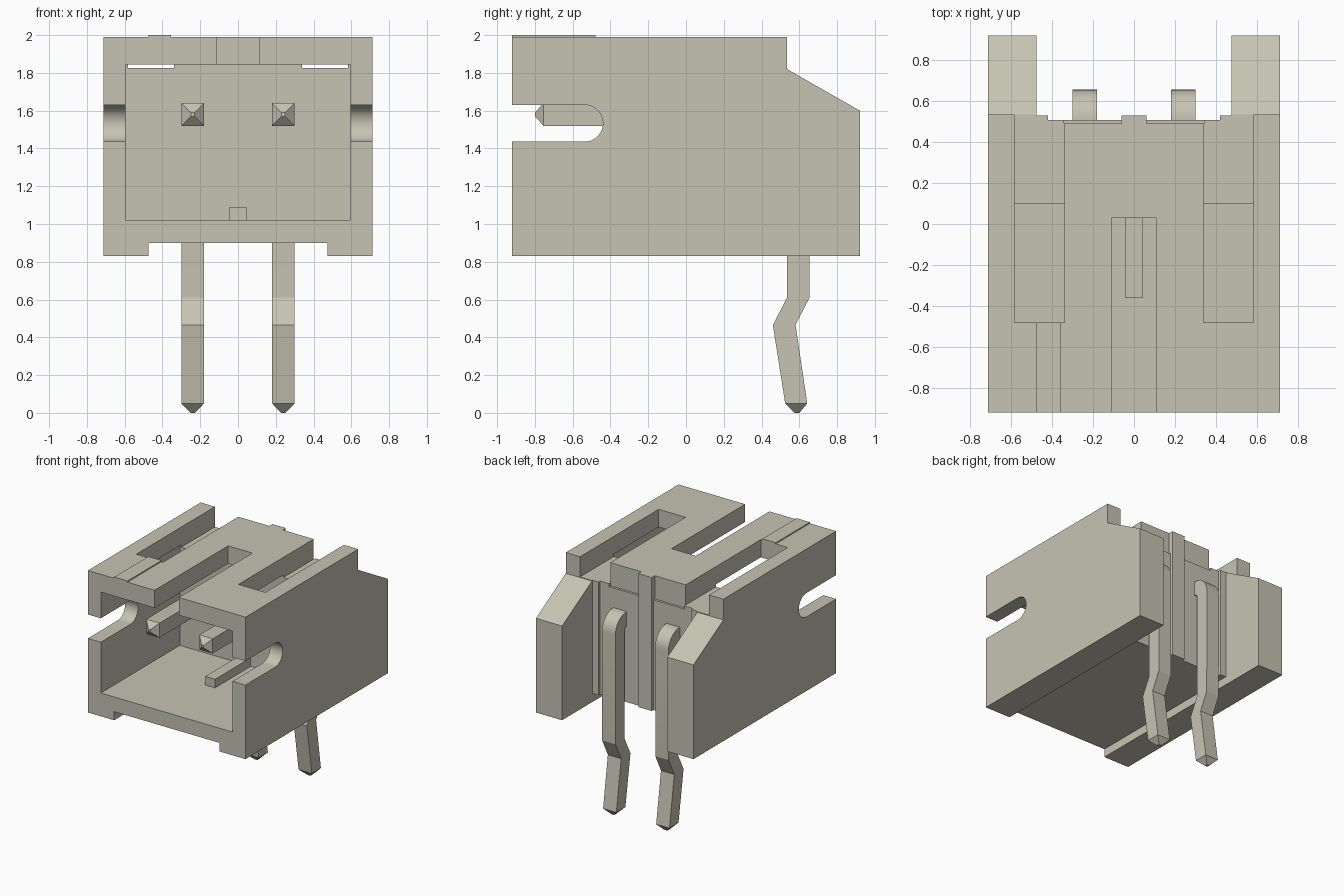
import bpy, bmesh
from math import sin, cos, pi, radians

cube = bpy.data.objects.get("Cube")
if cube:
    bpy.data.objects.remove(cube, do_unlink=True)

COLOUR = (0.56, 0.55, 0.45, 1)
mat = bpy.data.materials.new("warm grey")
mat.use_nodes = True
mat.diffuse_color = COLOUR
mat.node_tree.nodes["Principled BSDF"].inputs["Base Color"].default_value = COLOUR


def finish(name, bm):
    bmesh.ops.recalc_face_normals(bm, faces=bm.faces[:])
    mesh = bpy.data.meshes.new(name)
    bm.to_mesh(mesh)
    bm.free()
    mesh.materials.append(mat)
    obj = bpy.data.objects.new(name, mesh)
    bpy.context.collection.objects.link(obj)
    return obj


def prism(name, outline, x0, x1):
    """Extrude a (y, z) outline from x0 to x1."""
    bm = bmesh.new()
    a = [bm.verts.new((x0, y, z)) for y, z in outline]
    b = [bm.verts.new((x1, y, z)) for y, z in outline]
    bm.faces.new(a)
    bm.faces.new(b[::-1])
    for i in range(len(a)):
        j = (i + 1) % len(a)
        bm.faces.new((a[i], b[i], b[j], a[j]))
    return finish(name, bm)


def box(name, x, y, z):
    return prism(name, [(y[0], z[0]), (y[1], z[0]), (y[1], z[1]), (y[0], z[1])], *x)


def activate(obj):
    bpy.ops.object.select_all(action='DESELECT')
    obj.select_set(True)
    bpy.context.view_layer.objects.active = obj


def cut(target, cutter):
    cutter.hide_render = True
    mod = target.modifiers.new("cut", 'BOOLEAN')
    mod.operation = 'DIFFERENCE'
    mod.solver = 'EXACT'
    mod.object = cutter
    activate(target)
    bpy.ops.object.modifier_apply(modifier=mod.name)
    bpy.data.objects.remove(cutter, do_unlink=True)


def smooth(obj):
    activate(obj)
    bpy.ops.object.shade_smooth_by_angle(angle=radians(20))


# Housing: side outline with the sloped rear ears
housing = prism("housing", [(-.92, .83), (.92, .83), (.92, 1.60), (.535, 1.82),
                            (.535, 1.99), (-.92, 1.99)], -.712, .712)

# Space between the ears, underside channel, mating cavity, front key slot
cut(housing, box("ear_gap", (-.476, .476), (.53, 1.2), (.5, 2.3)))
cut(housing, box("under_channel", (-.475, .475), (-1.2, .6), (.5, .90)))
cut(housing, box("cavity", (-.596, .596), (-1.2, .10), (1.02, 1.845)))
cut(housing, box("key_slot", (-.11, .11), (-1.1, .03), (1.6, 2.2)))

# Rounded slot through both side walls
zc, yc, r = 1.533, -.537, .0975
arc = [(yc + r * cos(t), zc + r * sin(t))
       for t in (-pi / 2 + pi * i / 16 for i in range(17))]
cut(housing, prism("side_slot", [(-1.1, zc - r)] + arc + [(-1.1, zc + r)], -1, 1))

for s in (-1, 1):
    def span(a, b):
        return tuple(sorted((s * a, s * b)))
    # Top latch slots and shallow recesses in the rear wall
    cut(housing, box("latch_slot", span(.34, .583), (-.48, .7), (1.825, 2.2)))
    cut(housing, box("rear_recess", span(.06, .42), (.508, .7), (.6, 2.3)))
    cut(housing, box("rear_top_step", span(.061, .341), (.49, .65), (1.80, 2.25)))
smooth(housing)

# Key rib on the cavity floor and thin raised strip on the roof
box("key_rib", (-.045, .045), (-.36, .11), (1.01, 1.09))
box("roof_strip", (-.475, -.355), (-.92, -.48), (1.985, 2.0))


def pin(name, x):
    """Square wire with pyramid tips, one round bend and a kinked leg."""
    w = .06
    # Each ring: outer (y, z), inner (y, z), half width
    rings = [((-.80, 1.59), (-.80, 1.57), .01), ((-.755, 1.64), (-.755, 1.52), w)]
    for i in range(9):
        t = pi / 2 * (1 - i / 8)
        outer, inner = [(.515 + q * cos(t), 1.50 + q * sin(t)) for q in (.14, .02)]
        rings.append((outer, inner, w))
    rings += [((.653, .61), (.535, .61), w), ((.58, .465), (.46, .465), w),
              ((.642, .05), (.525, .05), w), ((.60, 0), (.575, 0), .012)]
    bm = bmesh.new()
    loops = [[bm.verts.new((x + d, *p)) for d, p in
              ((-h, o), (h, o), (h, n), (-h, n))] for o, n, h in rings]
    for a, b in zip(loops, loops[1:]):
        for i in range(4):
            j = (i + 1) % 4
            bm.faces.new((a[i], a[j], b[j], b[i]))
    bm.faces.new(loops[0])
    bm.faces.new(loops[-1])
    smooth(finish(name, bm))


pin("right_pin", -.24)
pin("left_pin", .24)
